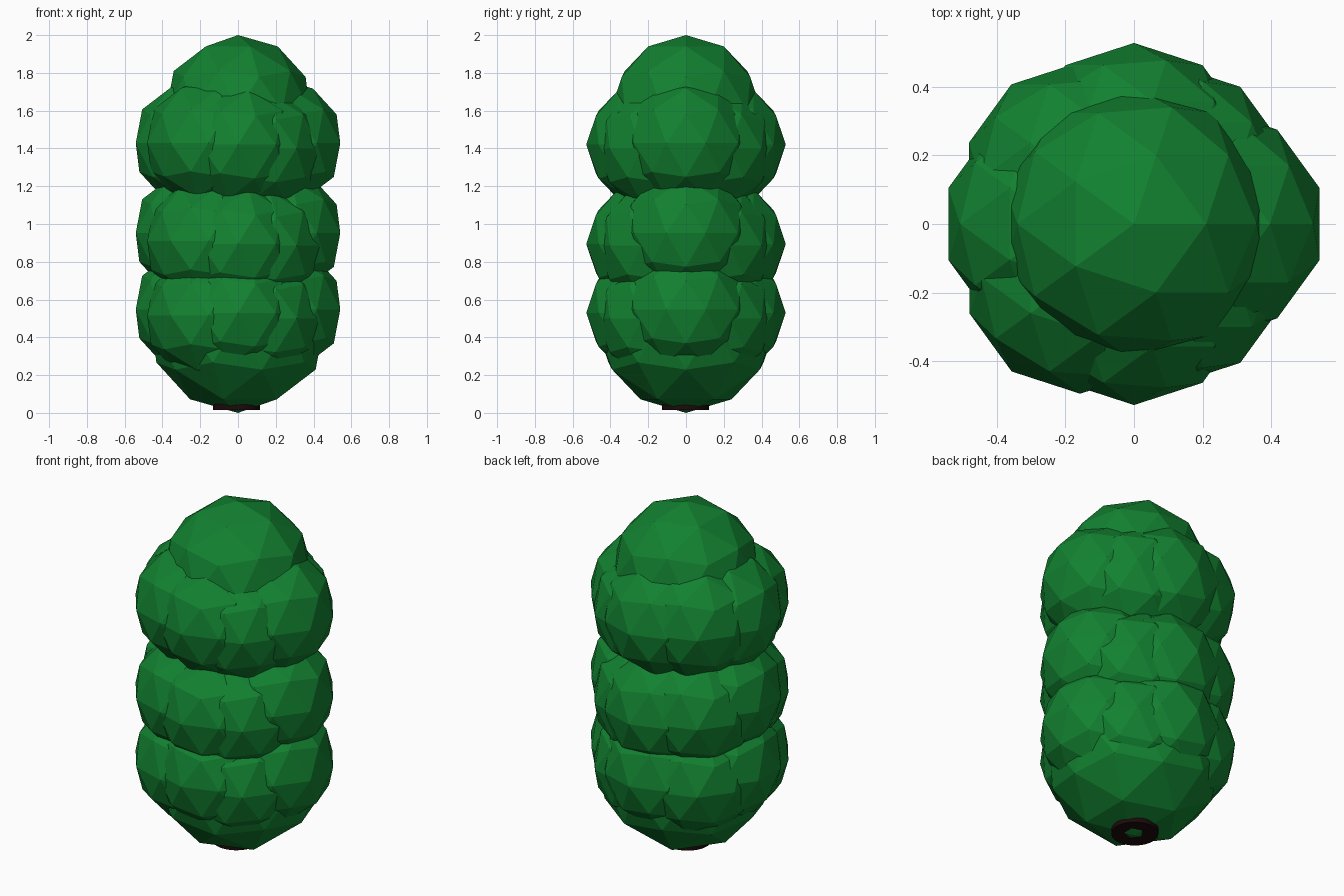
import bpy

if "Cube" in bpy.data.objects:
    bpy.data.objects.remove(bpy.data.objects["Cube"])


def material(name, color):
    m = bpy.data.materials.new(name)
    m.diffuse_color = color
    m.use_nodes = True
    m.node_tree.nodes["Principled BSDF"].inputs["Base Color"].default_value = m.diffuse_color
    return m


leaf = material("leaf_green", (0.006, 0.22, 0.03, 1))
bark = material("dark_bark", (0.012, 0.003, 0.003, 1))


def blob(name, location, radius):
    bpy.ops.mesh.primitive_ico_sphere_add(subdivisions=2, radius=radius, location=location)
    ob = bpy.context.object
    ob.name = name
    ob.data.materials.append(leaf)
    return ob


# Crown and base of the foliage
blob("foliage_top", (0, 0, 1.6), 0.40)
blob("foliage_base", (0, 0, 0.483), 0.483)

# Eight blobs per tier: x, y and group (side, front/back, left diagonal, right diagonal)
spots = [(0.218, 0, 0), (-0.218, 0, 0), (0, -0.188, 1), (0, 0.188, 1),
         (-0.157, -0.155, 2), (-0.158, 0.132, 2),
         (0.11, -0.13, 3), (0.11, 0.125, 3)]
# Heights of each group in the three tiers
tiers = [(0.547, 0.53, 0.515, 0.50), (0.952, 0.895, 0.91, 0.885), (1.428, 1.42, 1.43, 1.40)]
for t, heights in enumerate(tiers):
    for i, (x, y, group) in enumerate(spots):
        blob(f"foliage_tier{t + 1}_{i + 1}", (x, y, heights[group]), 0.34)

# Short trunk stub under the foliage
bpy.ops.mesh.primitive_cylinder_add(vertices=32, radius=0.125, depth=0.035,
                                    location=(-0.008, -0.003, 0.032))
trunk = bpy.context.object
trunk.name = "trunk"
trunk.data.materials.append(bark)
